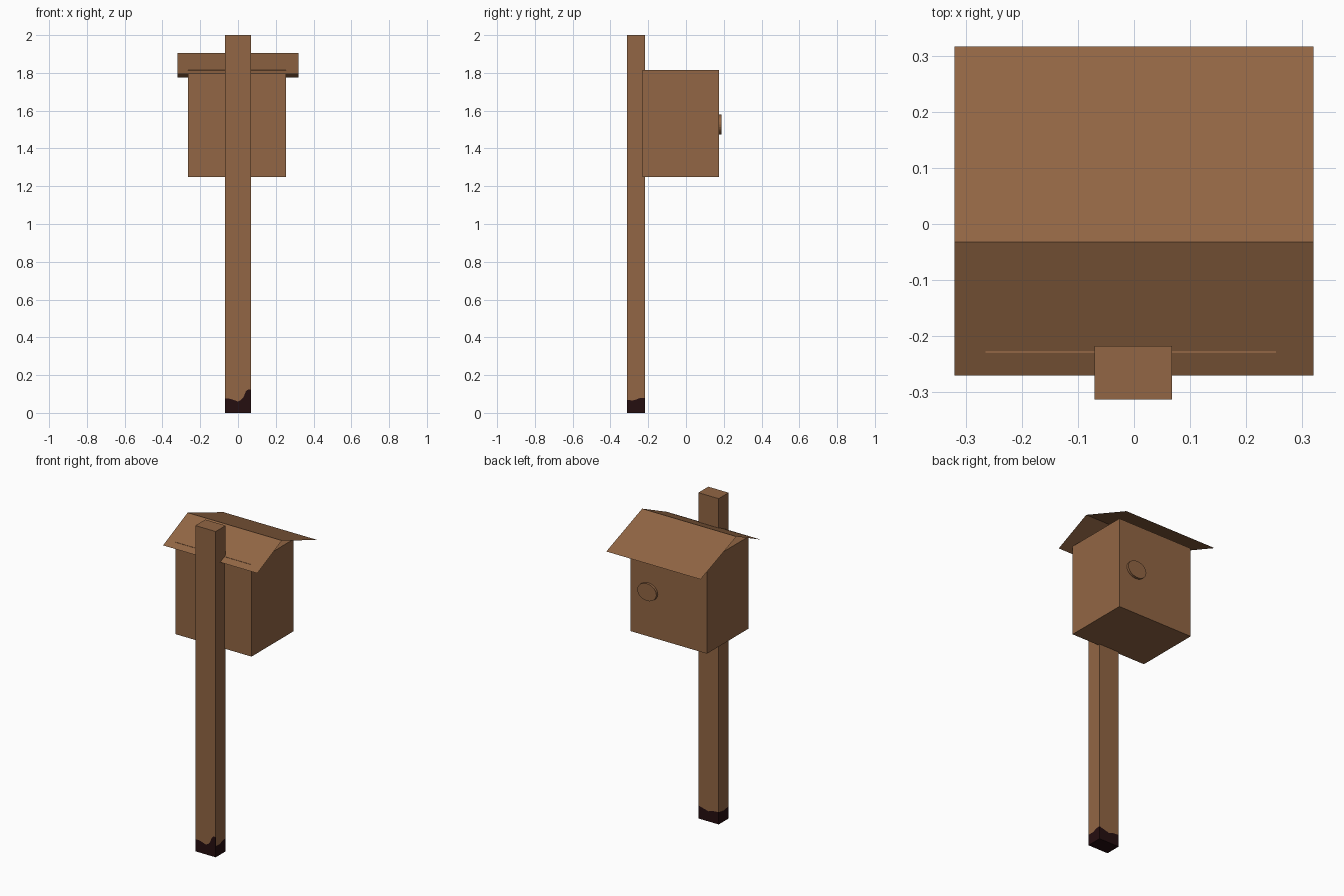
import bpy, bmesh, math
from mathutils import Matrix

if "Cube" in bpy.data.objects:
    bpy.data.objects.remove(bpy.data.objects["Cube"])


def material(name, rgb):
    m = bpy.data.materials.new(name)
    m.diffuse_color = (*rgb, 1)
    m.use_nodes = True
    m.node_tree.nodes["Principled BSDF"].inputs["Base Color"].default_value = m.diffuse_color
    return m


wood = material("brown wood", (0.287, 0.133, 0.058))
dark = material("dark stained wood", (0.0185, 0.0044, 0.0052))


def finish(name, bm, mats, fix_normals=True):
    if fix_normals:
        bmesh.ops.recalc_face_normals(bm, faces=bm.faces)
    me = bpy.data.meshes.new(name)
    bm.to_mesh(me)
    bm.free()
    for m in mats:
        me.materials.append(m)
    ob = bpy.data.objects.new(name, me)
    bpy.context.collection.objects.link(ob)
    return ob


# Post: rings of points around the outline; the lower band has a ragged stained edge
X0, X1, Y0, Y1 = -0.07, 0.068, -0.313, -0.217
outline = [  # x, y, height of the stain
    (X0, Y0, 0.075), (-0.045, Y0, 0.075), (-0.02, Y0, 0.068), (0.0, Y0, 0.06),
    (0.018, Y0, 0.07), (0.03, Y0, 0.085), (0.042, Y0, 0.115), (0.055, Y0, 0.125),
    (X1, Y0, 0.122), (X1, Y0 + 0.002, 0.068), (X1, -0.28, 0.066), (X1, -0.26, 0.072),
    (X1, -0.24, 0.08), (X1, Y1, 0.08), (0.03, Y1, 0.07), (0.0, Y1, 0.062),
    (-0.03, Y1, 0.072), (X0, Y1, 0.075), (X0, -0.265, 0.068)]
bm = bmesh.new()
low = [bm.verts.new((x, y, 0)) for x, y, h in outline]
mid = [bm.verts.new((x, y, h)) for x, y, h in outline]
top = [bm.verts.new((x, y, 2)) for x, y, h in outline]
n = len(outline)
for i in range(n):
    j = (i + 1) % n
    bm.faces.new((low[i], low[j], mid[j], mid[i])).material_index = 1
    bm.faces.new((mid[i], mid[j], top[j], top[i]))
bm.faces.new(low[::-1]).material_index = 1
bm.faces.new(top)
finish("post", bm, [wood, dark])

# Nest box
bm = bmesh.new()
bmesh.ops.create_cube(bm, size=1, matrix=Matrix.Translation((-0.006, -0.0275, 1.5325))
                      @ Matrix.Diagonal((0.518, 0.405, 0.565, 1)))
finish("nest_box", bm, [wood])

# Roof: a thin folded sheet, front eave, ridge, back eave
bm = bmesh.new()
rows = [[bm.verts.new((x, y, z)) for x in (-0.32, 0.32)]
        for y, z in ((-0.27, 1.795), (-0.032, 1.905), (0.316, 1.775))]
for a, b in zip(rows, rows[1:]):
    bm.faces.new((a[0], a[1], b[1], b[0]))
finish("roof", bm, [wood], fix_normals=False)

# Oval entrance plug on the back wall
bm = bmesh.new()
bmesh.ops.create_cone(bm, cap_ends=True, segments=24, radius1=1, radius2=1, depth=1,
                      matrix=Matrix.Translation((0.134, 0.179, 1.526))
                      @ Matrix.Diagonal((0.065, 0.02, 0.053, 1))
                      @ Matrix.Rotation(math.pi / 2, 4, 'X'))
finish("entrance_plug", bm, [wood])
